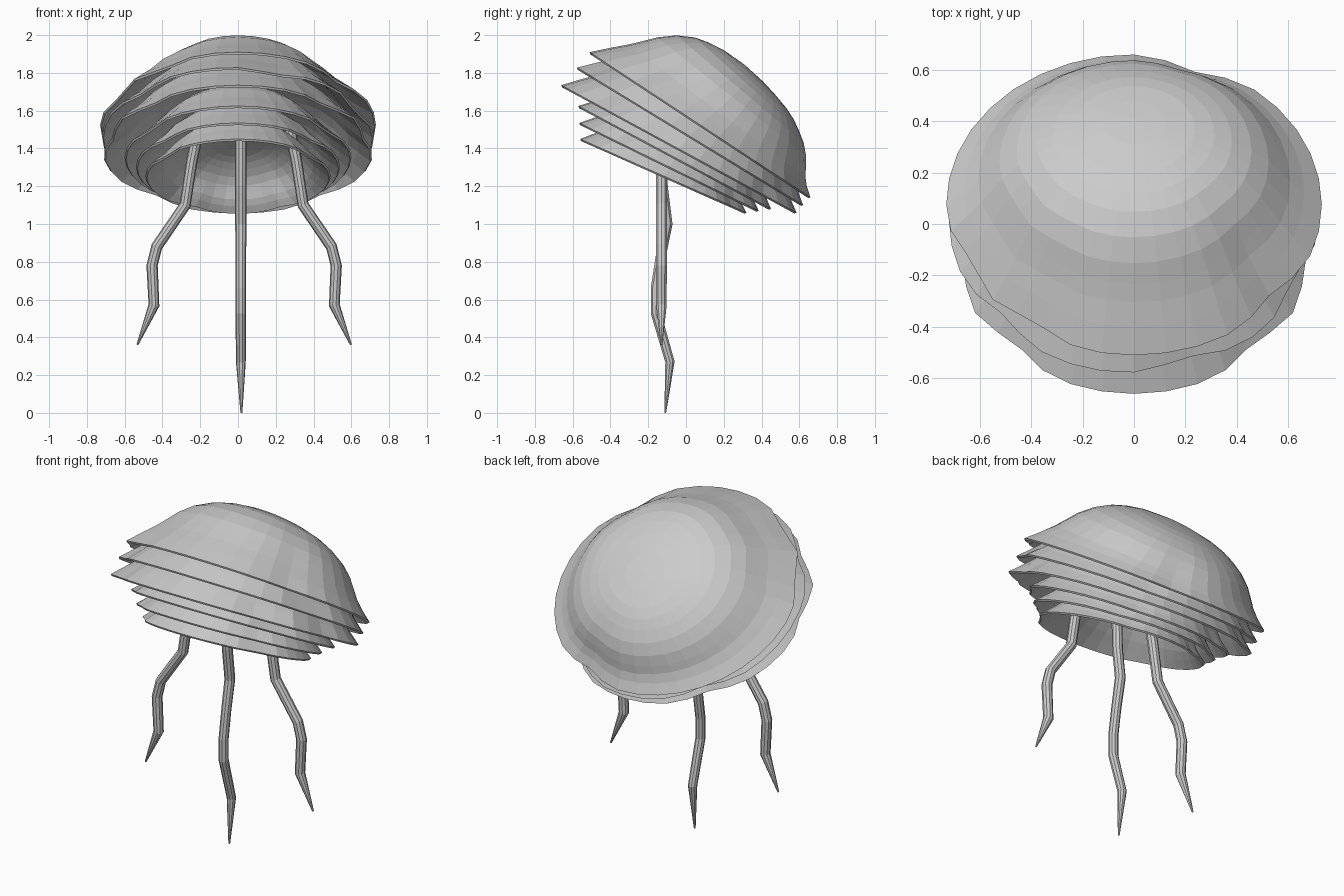
import bpy, bmesh, math
from mathutils import Vector

if "Cube" in bpy.data.objects:
    bpy.data.objects.remove(bpy.data.objects["Cube"])

grey = bpy.data.materials.new("soft grey")
grey.diffuse_color = (0.6, 0.6, 0.6, 1)
grey.use_nodes = True
grey.node_tree.nodes["Principled BSDF"].inputs["Base Color"].default_value = grey.diffuse_color

SEGMENTS = 36
RIM = 0.70
# Bell rings from crown to rim: front (along, height), back (along, height)
RINGS = [
    (0.02, 0.395, 0.25, 0.350),
    (-0.113, 0.399, 0.34, 0.322),
    (-0.20, 0.389, 0.40, 0.295),
    (-0.277, 0.371, 0.452, 0.263),
    (-0.366, 0.326, 0.51, 0.222),
    (-0.444, 0.262, 0.56, 0.170),
    (-0.50, 0.200, 0.592, 0.120),
    (-0.55, 0.147, 0.616, 0.078),
    (-0.62, 0.080, 0.65, 0.040),
    (-0.70, 0.0, 0.70, 0.0),
]
CROWN = (0.15, 0.375)


def finish(name, bm):
    bmesh.ops.recalc_face_normals(bm, faces=bm.faces)
    mesh = bpy.data.meshes.new(name)
    bm.to_mesh(mesh)
    bm.free()
    mesh.materials.append(grey)
    obj = bpy.data.objects.new(name, mesh)
    bpy.context.collection.objects.link(obj)
    return obj


def bell(name, front, back, width, dents):
    """Tilted flared shell between a front and a back rim point (y, z)."""
    dy, dz = back[0] - front[0], back[1] - front[1]
    tilt = math.atan2(-dz, dy)
    scale = math.hypot(dy, dz) / 2 / RIM
    cy, cz = (front[0] + back[0]) / 2, (front[1] + back[1]) / 2
    ct, st = math.cos(tilt), math.sin(tilt)

    def place(x, u, n):
        u, n = u * scale, n * scale
        return Vector((x, cy + u * ct + n * st, cz - u * st + n * ct))

    bm = bmesh.new()
    crown = bm.verts.new(place(0, *CROWN))
    previous = None
    for fu, fn, bu, bn in RINGS:
        mid, half = (fu + bu) / 2, (bu - fu) / 2
        t = half / RIM
        ring = []
        for i in range(SEGMENTS):
            a = math.tau * i / SEGMENTS
            # Gentle folds pull the rim inward
            k = 1.0
            for d in dents:
                off = (math.degrees(a) - d + 180) % 360 - 180
                k -= 0.06 * t ** 2 * math.exp(-(off / 11) ** 2)
            s = math.sin(a) * k
            ring.append(bm.verts.new(place(
                width * t * math.cos(a) * k,
                mid + half * s,
                (fn + bn) / 2 + (bn - fn) / 2 * s)))
        for i in range(SEGMENTS):
            j = (i + 1) % SEGMENTS
            if previous is None:
                bm.faces.new((crown, ring[i], ring[j]))
            else:
                bm.faces.new((previous[i], ring[i], ring[j], previous[j]))
        previous = ring
    obj = finish(name, bm)
    # Outward normals point away from the bell's inside
    if obj.data.polygons[0].normal.z < 0:
        obj.data.flip_normals()
    mod = obj.modifiers.new("thickness", 'SOLIDIFY')
    mod.thickness = 0.012
    mod.offset = -1


def tentacle(name, points, sides=10):
    """Bent tapering tube through (x, y, z, radius) points."""
    bm = bmesh.new()
    rings = []
    for i, (x, y, z, r) in enumerate(points):
        a = Vector(points[max(i - 1, 0)][:3])
        b = Vector(points[min(i + 1, len(points) - 1)][:3])
        d = (b - a).normalized()
        side = d.cross(Vector((0, 1, 0))).normalized()
        up = side.cross(d)
        rings.append([bm.verts.new(Vector((x, y, z)) + r * (
            side * math.cos(math.tau * k / sides) + up * math.sin(math.tau * k / sides)))
            for k in range(sides)])
    for lo, hi in zip(rings, rings[1:]):
        for k in range(sides):
            m = (k + 1) % sides
            bm.faces.new((lo[k], lo[m], hi[m], hi[k]))
    bm.faces.new(rings[0])
    bm.faces.new(rings[-1])
    finish(name, bm)


# Six nested bells, outermost first
bell("outer_bell", (-0.51, 1.91), (0.66, 1.14), 0.73, (70, 205, 235, 320))
bell("second_bell", (-0.58, 1.83), (0.62, 1.10), 0.72, (60, 130, 222, 287, 335))
bell("third_bell", (-0.66, 1.735), (0.585, 1.06), 0.72, (50, 130, 192, 227, 313, 348))
bell("fourth_bell", (-0.57, 1.625), (0.45, 1.08), 0.60, (60, 120, 215, 325))
bell("fifth_bell", (-0.565, 1.535), (0.385, 1.07), 0.54, (50, 130, 222, 318))
bell("inner_bell", (-0.56, 1.45), (0.32, 1.06), 0.49, (60, 120, 215, 325))

# Tentacles: one long in the middle, a mirrored pair at the sides
tentacle("middle_tentacle", [
    (0.015, -0.13, 1.50, 0.03), (0.015, -0.125, 1.2, 0.03), (0.015, -0.10, 1.0, 0.03),
    (0.015, -0.135, 0.82, 0.028), (0.015, -0.16, 0.66, 0.028), (0.015, -0.16, 0.53, 0.028),
    (0.015, -0.085, 0.27, 0.026), (0.018, -0.11, 0.0, 0.005)])
side_path = [
    (-0.245, 1.50, 0.03), (-0.245, 1.33, 0.03), (-0.28, 1.10, 0.03), (-0.43, 0.88, 0.03),
    (-0.455, 0.78, 0.03), (-0.445, 0.57, 0.029), (-0.533, 0.36, 0.005)]
side_path[0] = (-0.21, 1.50, 0.03)
for name, sign, shift in (("left_tentacle", 1, 0.0), ("right_tentacle", -1, 0.065)):
    tentacle(name, [(sign * x + shift, -0.13, z, r) for x, z, r in side_path])
